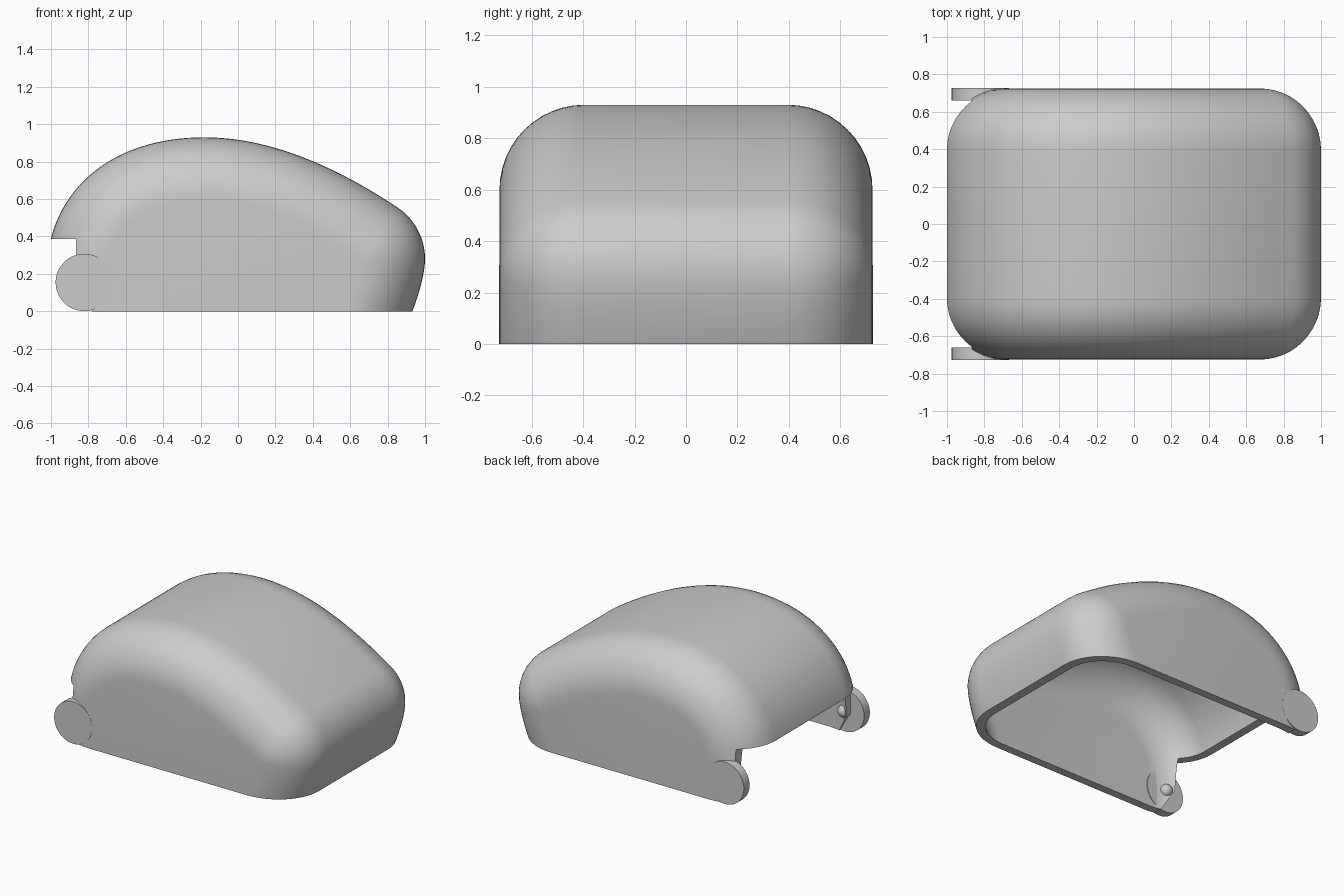
import bpy, bmesh, math
from mathutils import Vector

if "Cube" in bpy.data.objects:
    bpy.data.objects.remove(bpy.data.objects["Cube"])

grey = bpy.data.materials.new("plain grey")
grey.diffuse_color = (0.6, 0.6, 0.6, 1)
grey.use_nodes = True
grey.node_tree.nodes["Principled BSDF"].inputs["Base Color"].default_value = grey.diffuse_color

HALF_FLAT, ROUND, WALL = 0.395, 0.33, 0.06   # half width of the straight part, edge radius, wall


def make_object(name, bm):
    bmesh.ops.recalc_face_normals(bm, faces=bm.faces[:])
    mesh = bpy.data.meshes.new(name)
    bm.to_mesh(mesh)
    bm.free()
    mesh.materials.append(grey)
    ob = bpy.data.objects.new(name, mesh)
    bpy.context.collection.objects.link(ob)
    return ob


def smooth(ob, angle=35):
    bpy.ops.object.select_all(action='DESELECT')
    ob.select_set(True)
    bpy.context.view_layer.objects.active = ob
    bpy.ops.object.shade_smooth_by_angle(angle=math.radians(angle))


# Side outline (x, z), clockwise, that the rounded edge is rolled around
SEGMENTS = [
    [(-.677, .32), (-.63, .49), (-.45, .60), (-.18, .60)],   # rear of the dome
    [(-.18, .60), (.10, .60), (.40, .46), (.67, .28)],       # long slope
    [(.67, .28), (.655, .17), (.58, 0), (.50, -.15)],        # nose
    [(.50, -.15), (.13, -.2), (-.23, -.25), (-.60, -.30)],   # below the floor, cut away
    [(-.60, -.30), (-.72, -.10), (-.72, .14), (-.677, .32)],
]


def outline():
    """Points with the angle of their outward normal, with fans at corners."""
    out, last = [], None
    for seg in SEGMENTS + SEGMENTS[:1]:
        a, b, c, d = (Vector(p) for p in seg)
        for i in range(25):
            t = i / 24
            p = a*(1-t)**3 + b*3*t*(1-t)**2 + c*3*t*t*(1-t) + d*t**3
            v = (b-a)*(1-t)**2 + (c-b)*2*t*(1-t) + (d-c)*t*t
            ang = math.atan2(v.x, -v.y)
            if last is not None:
                while ang > last + .3:
                    ang -= 2*math.pi
            if i == 0 and last is not None:
                steps = max(1, math.ceil((last - ang) / .08))
                for k in range(1, steps):
                    out.append((p, last + (ang - last)*k/steps))
            if i == 0 and out and abs(last - ang) < .02:
                continue
            if len(out) > 100 and seg is SEGMENTS[0] and last is not None:
                return out
            out.append((p, ang))
            last = ang
    return out


def rounded_body(name, radius):
    pts = outline()
    bm = bmesh.new()
    rings = []
    for side in (-1, 1):
        for k in range(13):
            phi = math.pi/2 * (1 - k/12 if side < 0 else k/12)
            r, y = radius*math.cos(phi), side*(HALF_FLAT + radius*math.sin(phi))
            rings.append([bm.verts.new((p.x + r*math.cos(a), y, p.y + r*math.sin(a)))
                          for p, a in pts])
    n = len(pts)
    for r0, r1 in zip(rings, rings[1:]):
        for i in range(n):
            j = (i+1) % n
            bm.faces.new((r0[i], r0[j], r1[j], r1[i]))
    bm.faces.new(rings[0])
    bm.faces.new(rings[-1])
    bmesh.ops.remove_doubles(bm, verts=bm.verts[:], dist=1e-4)
    return make_object(name, bm)


def cut(ob, cutter):
    mod = ob.modifiers.new("cut", 'BOOLEAN')
    mod.operation, mod.solver, mod.object = 'DIFFERENCE', 'EXACT', cutter
    bpy.context.view_layer.objects.active = ob
    bpy.ops.object.modifier_apply(modifier=mod.name)
    bpy.data.objects.remove(cutter)


# Domed shell: hollowed, open below and notched at the rear
cover = rounded_body("cover_shell", ROUND)
cut(cover, rounded_body("hollow", ROUND - WALL))
bm = bmesh.new()
notch = [(-1.5, .385), (-.865, .385), (-.865, .15), (-.78, 0), (2, 0), (2, -1), (-1.5, -1)]
face = bm.faces.new([bm.verts.new((x, -1, z)) for x, z in notch])
ext = bmesh.ops.extrude_face_region(bm, geom=[face])
bmesh.ops.translate(bm, vec=(0, 2, 0),
                    verts=[v for v in ext["geom"] if isinstance(v, bmesh.types.BMVert)])
cut(cover, make_object("opening", bm))
smooth(cover)

# Hinge ears with a round pin on the inner face
for side, label in ((-1, "front"), (1, "back")):
    bpy.ops.mesh.primitive_cylinder_add(vertices=64, radius=.153, depth=.066,
                                        location=(-.822, side*.693, .154),
                                        rotation=(math.pi/2, 0, 0))
    ear = bpy.context.object
    ear.name = label + "_hinge_ear"
    bpy.ops.mesh.primitive_uv_sphere_add(segments=24, ring_count=12, radius=.045,
                                         location=(-.822, side*.65, .154))
    pin = bpy.context.object
    pin.name = label + "_hinge_pin"
    for ob in (ear, pin):
        ob.data.materials.append(grey)
        smooth(ob)
